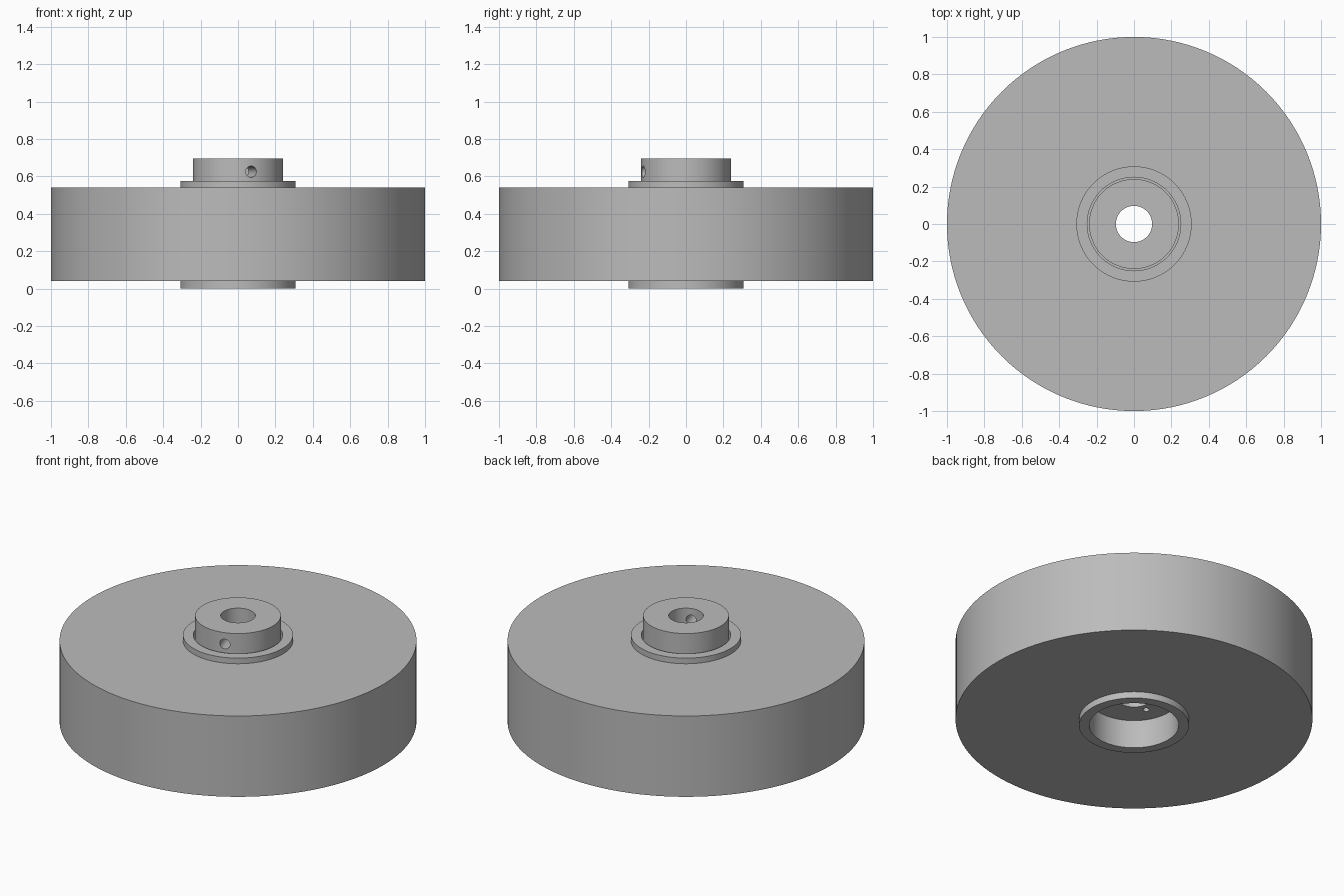
import bpy, bmesh, math

if "Cube" in bpy.data.objects:
    bpy.data.objects.remove(bpy.data.objects["Cube"], do_unlink=True)

grey = bpy.data.materials.new("plain grey")
grey.use_nodes = True
COLOUR = (0.5, 0.5, 0.5, 1)
grey.diffuse_color = COLOUR
grey.node_tree.nodes["Principled BSDF"].inputs["Base Color"].default_value = COLOUR


def lathe(name, profile, steps=128):
    """Revolve a closed (radius, height) profile around z."""
    bm = bmesh.new()
    verts = [bm.verts.new((r, 0, z)) for r, z in profile]
    edges = [bm.edges.new((verts[i - 1], v)) for i, v in enumerate(verts)]
    bmesh.ops.spin(bm, geom=verts + edges, cent=(0, 0, 0), axis=(0, 0, 1),
                   angle=math.tau, steps=steps, use_merge=True)
    bmesh.ops.remove_doubles(bm, verts=bm.verts, dist=1e-5)
    bmesh.ops.recalc_face_normals(bm, faces=bm.faces)
    mesh = bpy.data.meshes.new(name)
    bm.to_mesh(mesh)
    bm.free()
    obj = bpy.data.objects.new(name, mesh)
    bpy.context.collection.objects.link(obj)
    mesh.materials.append(grey)
    return obj


def drill(target, radius, depth, location, rotation=(0, 0, 0)):
    """Cut a round hole centred on location."""
    bpy.ops.mesh.primitive_cylinder_add(vertices=32, radius=radius, depth=depth,
                                        location=location, rotation=rotation)
    cutter = bpy.context.object
    cutter.data.materials.append(grey)
    cut = target.modifiers.new("hole", "BOOLEAN")
    cut.operation, cut.solver, cut.object = "DIFFERENCE", "EXACT", cutter
    bpy.context.view_layer.objects.active = target
    bpy.ops.object.modifier_apply(modifier=cut.name)
    bpy.data.objects.remove(cutter, do_unlink=True)


# Broad wheel body and the sleeve that passes through it
wheel = lathe("wheel_body", [(0.308, 0.04), (1, 0.04), (1, 0.54), (0.308, 0.54)])
sleeve = lathe("flanged_sleeve", [(0.25, 0), (0.308, 0), (0.308, 0.575), (0.25, 0.575)])

# Hub, seated in the sleeve with a narrow groove around its collar
hub = lathe("hub", [(0.097, 0.175), (0.25, 0.175), (0.25, 0.5), (0.24, 0.5),
                    (0.24, 0.695), (0.097, 0.695)])

# Radial set screw hole in the collar
a = math.radians(-73)
drill(hub, 0.03, 0.22, (0.18 * math.cos(a), 0.18 * math.sin(a), 0.625),
      (0, math.pi / 2, a))

# Four blind holes in the underside of the hub
for i in range(4):
    t = math.radians(22 + 90 * i)
    drill(hub, 0.018, 0.3, (0.145 * math.cos(t), 0.145 * math.sin(t), 0.175))

# Smooth round walls with crisp rims
for obj in (wheel, sleeve, hub):
    bpy.ops.object.select_all(action="DESELECT")
    obj.select_set(True)
    bpy.context.view_layer.objects.active = obj
    bpy.ops.object.shade_smooth_by_angle(angle=math.radians(30))
